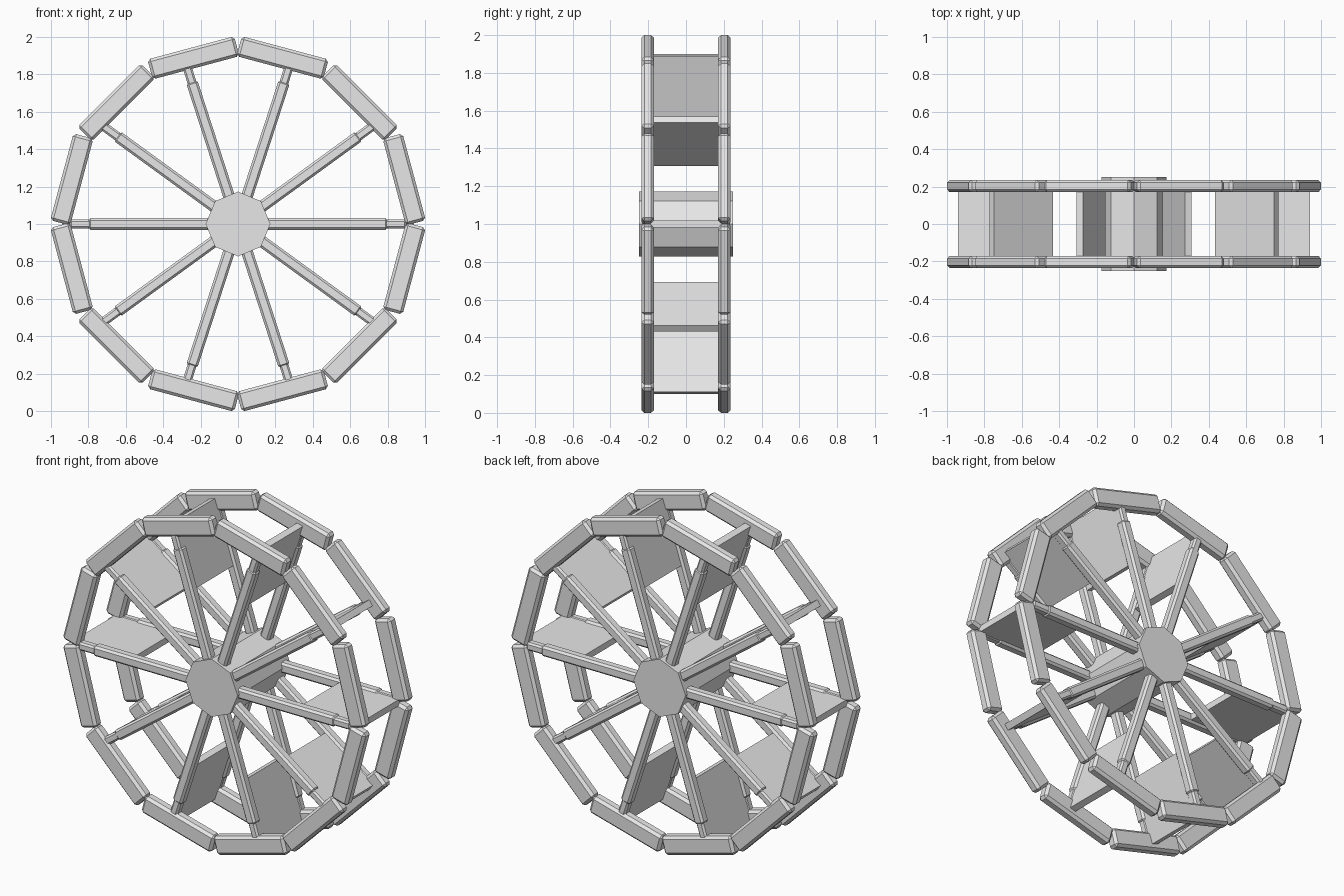
import bpy, bmesh
from math import pi, cos, sin
from mathutils import Matrix

old = bpy.data.objects.get("Cube")
if old:
    bpy.data.objects.remove(old, do_unlink=True)

CENTRE = Matrix.Translation((0, 0, 1))
RIM_Y = 0.203

grey = bpy.data.materials.new("plain_grey")
grey.use_nodes = True
grey.diffuse_color = (0.8, 0.8, 0.8, 1)
grey.node_tree.nodes["Principled BSDF"].inputs["Base Color"].default_value = (0.8, 0.8, 0.8, 1)


def finish(name, bm, bevel=0):
    mesh = bpy.data.meshes.new(name)
    bm.to_mesh(mesh)
    bm.free()
    mesh.materials.append(grey)
    obj = bpy.data.objects.new(name, mesh)
    bpy.context.collection.objects.link(obj)
    if bevel:
        mod = obj.modifiers.new("chamfer", 'BEVEL')
        mod.width = bevel
        mod.segments = 1
    return obj


def add_beam(bm, angle, radius, y, size):
    """Box of (radial, y, tangential) size, placed on a wheel spoke line."""
    m = (CENTRE @ Matrix.Rotation(-angle, 4, 'Y')
         @ Matrix.Translation((radius, y, 0)) @ Matrix.Diagonal((*size, 1)))
    bmesh.ops.create_cube(bm, size=1, matrix=m)


def ring(name, count, start, radius, y, size, bevel=0):
    bm = bmesh.new()
    for i in range(count):
        add_beam(bm, start + i * 2 * pi / count, radius, y, size)
    return finish(name, bm, bevel)


# Rims, spokes and the slimmer spoke ends on both sides of the wheel
for side, y in (("front", -RIM_Y), ("back", RIM_Y)):
    ring(side + "_rim", 12, pi / 12, 0.92, y, (0.11, 0.066, 0.48), 0.015)
    ring(side + "_spokes", 10, 0, 0.43, y, (0.74, 0.06, 0.062), 0.012)
    ring(side + "_spoke_ends", 10, 0, 0.84, y, (0.12, 0.05, 0.048), 0.01)

# Paddle boards joining the two rims
ring("paddles", 10, 0, 0.745, 0, (0.39, 0.38, 0.038))

# Eight-sided hub with a corner pointing along x
bm = bmesh.new()
loop = [bm.verts.new((0.173 * cos(i * pi / 4), -0.25, 1 + 0.173 * sin(i * pi / 4)))
        for i in range(8)]
face = bm.faces.new(loop)
out = bmesh.ops.extrude_face_region(bm, geom=[face])
moved = [g for g in out["geom"] if isinstance(g, bmesh.types.BMVert)]
bmesh.ops.translate(bm, vec=(0, 0.5, 0), verts=moved)
bmesh.ops.recalc_face_normals(bm, faces=bm.faces)
finish("hub", bm)
